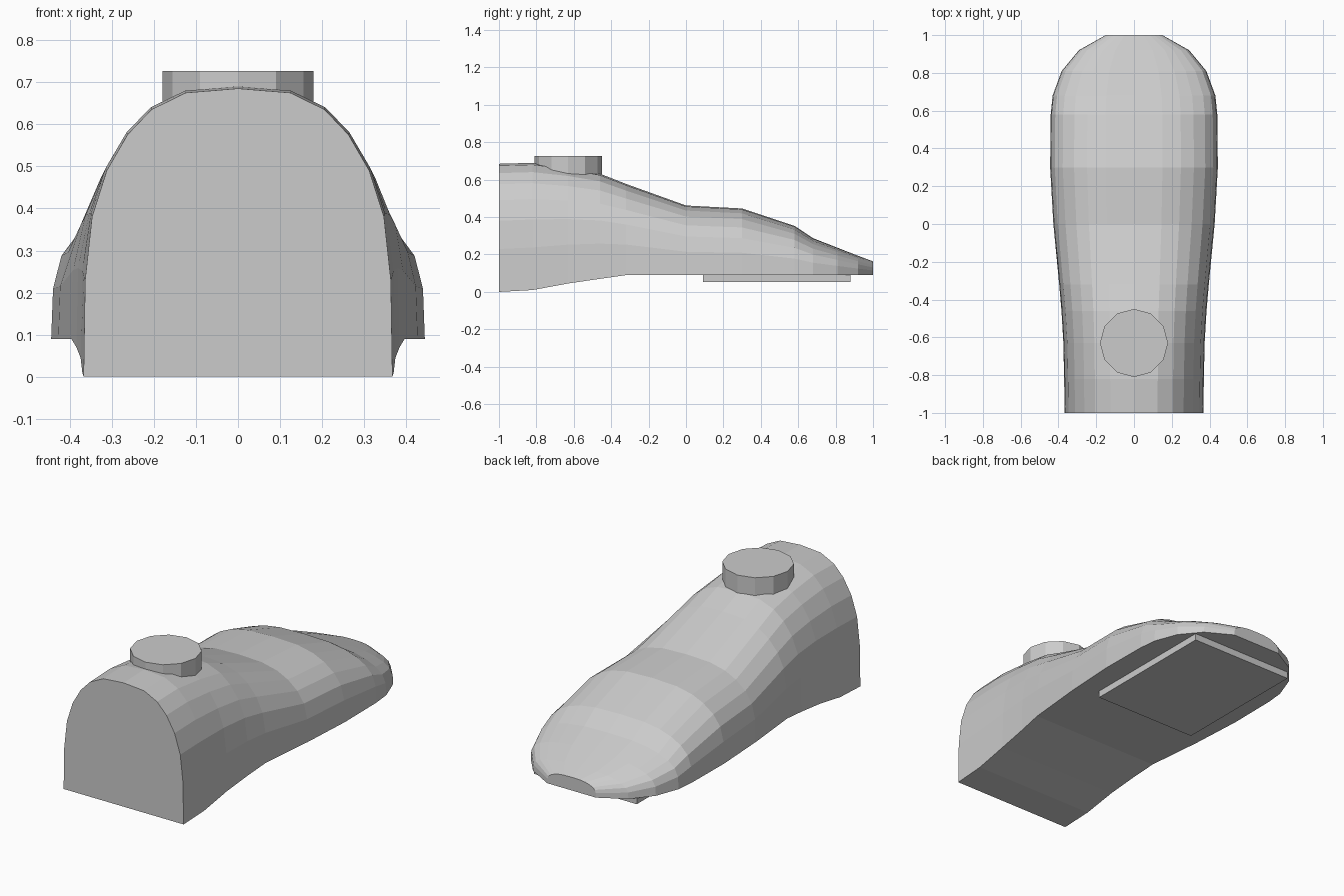
import bpy, bmesh, math

if "Cube" in bpy.data.objects:
    bpy.data.objects.remove(bpy.data.objects["Cube"])

grey = bpy.data.materials.new("grey")
grey.diffuse_color = (0.6, 0.6, 0.6, 1)
grey.use_nodes = True
grey.node_tree.nodes["Principled BSDF"].inputs["Base Color"].default_value = grey.diffuse_color


def finish(name, bm):
    bmesh.ops.recalc_face_normals(bm, faces=bm.faces)
    mesh = bpy.data.meshes.new(name)
    bm.to_mesh(mesh)
    bm.free()
    mesh.materials.append(grey)
    obj = bpy.data.objects.new(name, mesh)
    bpy.context.collection.objects.link(obj)
    return obj


# Half arch as (fraction of half width, fraction of height), mirrored into a full arch
half = [(1, 0), (0.99, 0.335), (0.945, 0.555), (0.85, 0.715),
        (0.715, 0.84), (0.56, 0.927), (0.34, 0.985)]
arch = half + [(0, 1)] + [(-x, z) for x, z in reversed(half)]

# Shoe body sections: y, half width, bottom, top
sections = [(-1, 0.367, 0, 0.685), (-0.82, 0.37, 0.01, 0.69),
            (-0.63, 0.374, 0.045, 0.665), (-0.46, 0.384, 0.07, 0.632),
            (-0.32, 0.396, 0.09, 0.577), (0, 0.427, 0.09, 0.462),
            (0.3, 0.444, 0.09, 0.446), (0.58, 0.441, 0.09, 0.353),
            (0.68, 0.431, 0.09, 0.287), (0.81, 0.383, 0.09, 0.236),
            (0.92, 0.292, 0.09, 0.193), (1, 0.15, 0.09, 0.163)]
bm = bmesh.new()
rings = [[bm.verts.new((x * w, y, b + z * (t - b))) for x, z in arch]
         for y, w, b, t in sections]
n = len(arch)
for r, s in zip(rings, rings[1:]):
    for i in range(n):
        j = (i + 1) % n
        bm.faces.new((r[i], r[j], s[j], s[i]))
bm.faces.new(rings[0])
bm.faces.new(rings[-1])
finish("shoe_body", bm)

# Round ankle stud
bm = bmesh.new()
bmesh.ops.create_cone(bm, cap_ends=True, segments=12, radius1=0.18,
                      radius2=0.18, depth=0.127)
bmesh.ops.translate(bm, verts=bm.verts, vec=(0, -0.63, 0.6635))
finish("ankle_stud", bm)

# Sole plate under the toe
bm = bmesh.new()
bmesh.ops.create_cube(bm, size=1)
bmesh.ops.scale(bm, verts=bm.verts, vec=(0.63, 0.79, 0.05))
bmesh.ops.translate(bm, verts=bm.verts, vec=(0, 0.485, 0.077))
finish("sole_plate", bm)
